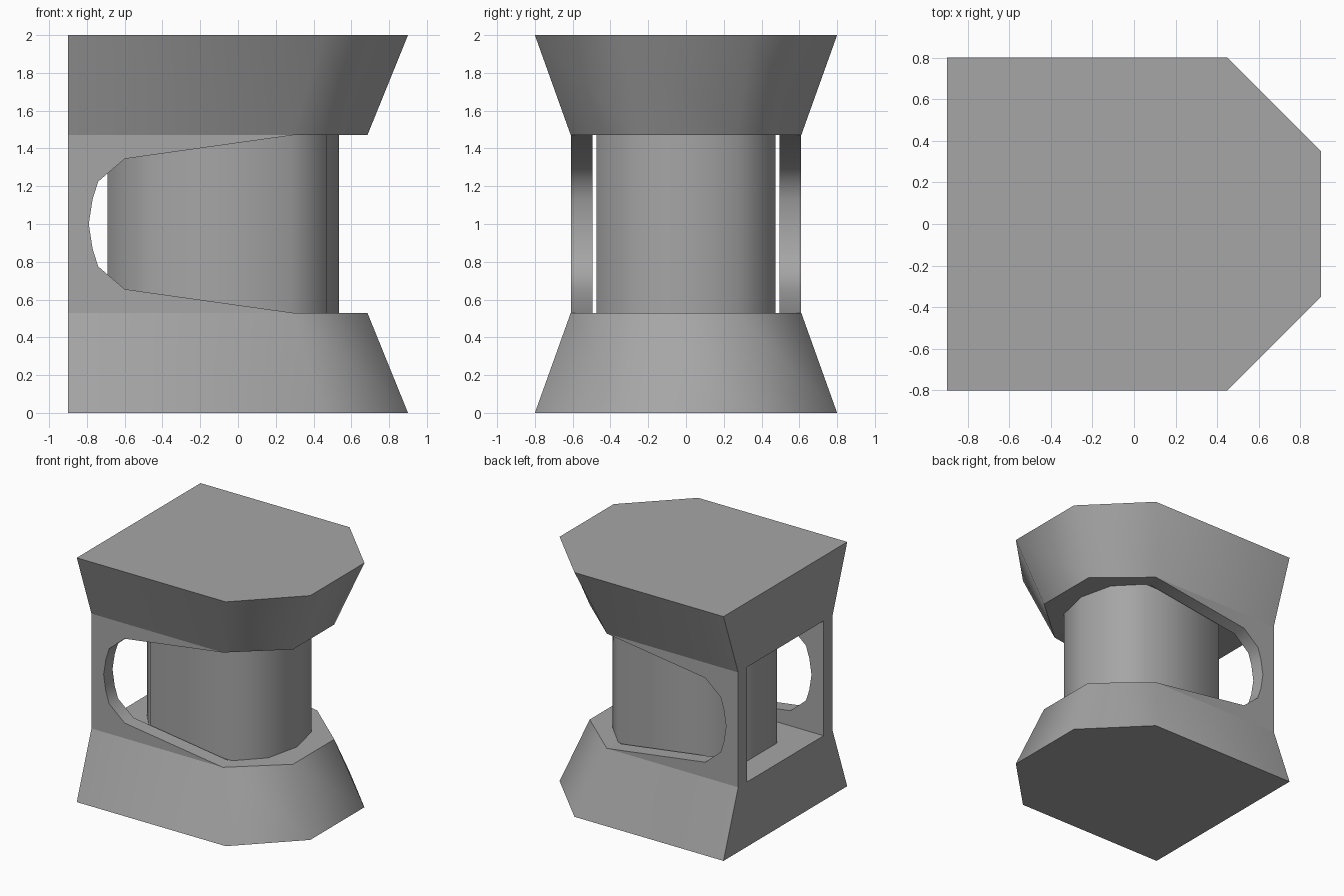
import bpy, bmesh, math

cube = bpy.data.objects.get("Cube")
if cube:
    bpy.data.objects.remove(cube, do_unlink=True)

GREY = (0.38, 0.38, 0.38, 1)
grey = bpy.data.materials.new("plain grey")
grey.use_nodes = True
grey.diffuse_color = GREY
grey.node_tree.nodes["Principled BSDF"].inputs["Base Color"].default_value = GREY

LOW, HIGH, BACK = 0.53, 1.47, -0.9


def loft(name, start, end):
    """Closed solid between two matching loops of 3D points."""
    bm = bmesh.new()
    a = [bm.verts.new(p) for p in start]
    b = [bm.verts.new(p) for p in end]
    bm.faces.new(a)
    bm.faces.new(b)
    for i in range(len(a)):
        j = (i + 1) % len(a)
        bm.faces.new((a[i], a[j], b[j], b[i]))
    bmesh.ops.recalc_face_normals(bm, faces=bm.faces)
    mesh = bpy.data.meshes.new(name)
    bm.to_mesh(mesh)
    bm.free()
    obj = bpy.data.objects.new(name, mesh)
    bpy.context.collection.objects.link(obj)
    mesh.materials.append(grey)
    bpy.ops.object.select_all(action='DESELECT')
    obj.select_set(True)
    bpy.context.view_layer.objects.active = obj
    bpy.ops.object.shade_smooth_by_angle(angle=math.radians(52))
    return obj


def mirrored(half):
    """Complete an outline by mirroring it across y = 0."""
    return half + [(x, -y) for x, y in reversed(half) if y]


def at(outline, z):
    return [(x, y, z) for x, y in outline]


# Flared base and matching flared cap, flat at the back
wide = mirrored([(BACK, 0.8), (0.45, 0.8), (0.9, 0.35)])
narrow = mirrored([(BACK, 0.61), (0.29, 0.61), (0.685, 0.267)])
loft("flared_base", at(wide, 0), at(narrow, LOW))
loft("flared_cap", at(narrow, HIGH), at(wide, 2))

# Central column with a rounded front and chamfered back
column = mirrored([(-0.69, 0.19), (-0.46, 0.475), (0.28, 0.475), (0.47, 0.28), (0.535, 0)])
loft("column", at(column, LOW), at(column, HIGH))

# Side panels with a rounded opening that widens to the front
curve = [(-0.6, 0.345), (-0.74, 0.225), (-0.77, 0.13), (-0.79, 0)]
opening = [(x, 1 + z) for x, z in curve] + [(x, 1 - z) for x, z in reversed(curve[:-1])]
panel = [(BACK, HIGH), (0.29, HIGH)] + opening + [(0.29, LOW), (BACK, LOW)]
for name, side in (("left_side_panel", 1), ("right_side_panel", -1)):
    loft(name, [(x, side * 0.495, z) for x, z in panel],
         [(x, side * 0.61, z) for x, z in panel])
